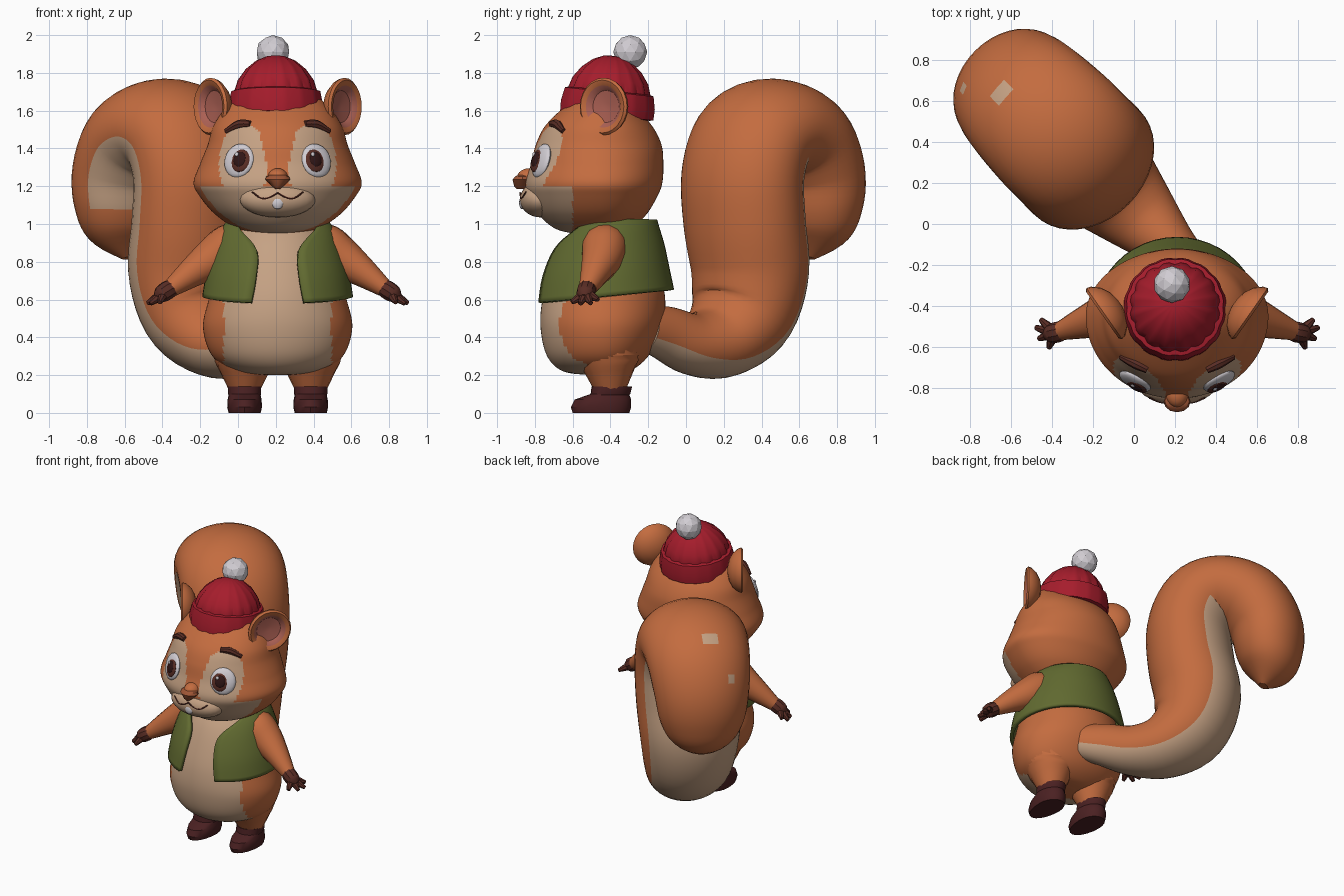
import bpy, bmesh, math
from mathutils import Vector, Matrix

if "Cube" in bpy.data.objects:
    bpy.data.objects.remove(bpy.data.objects["Cube"])

CX = 0.21  # centre line of the body
TAU = math.tau


def material(name, rgb):
    m = bpy.data.materials.new(name)
    m.use_nodes = True
    m.diffuse_color = (*rgb, 1)
    m.node_tree.nodes["Principled BSDF"].inputs["Base Color"].default_value = (*rgb, 1)
    return m


FUR = material("orange_fur", (0.55, 0.15, 0.05))
CREAM = material("cream_fur", (0.56, 0.36, 0.23))
RED = material("red_wool", (0.38, 0.012, 0.025))
OLIVE = material("olive_cloth", (0.12, 0.145, 0.03))
SHOE = material("dark_leather", (0.07, 0.015, 0.016))
BROWN = material("brown_skin", (0.10, 0.026, 0.018))
PINK = material("ear_pink", (0.42, 0.12, 0.09))
WHITE = material("soft_white", (0.64, 0.61, 0.65))
PUPIL = material("pupil_dark", (0.03, 0.008, 0.008))
NOSE = material("nose_brown", (0.34, 0.09, 0.035))


def finish(name, bm, mats):
    mesh = bpy.data.meshes.new(name)
    bm.to_mesh(mesh)
    bm.free()
    for m in mats:
        mesh.materials.append(m)
    ob = bpy.data.objects.new(name, mesh)
    bpy.context.collection.objects.link(ob)
    return ob


def loft(name, rings, mats, rule=None, closed=True):
    """Skin a stack of rings; rule(ring, segment, centre) picks the material."""
    bm = bmesh.new()
    vs = [[bm.verts.new(p) for p in ring] for ring in rings]
    n = len(rings[0])
    for i in range(len(vs) - 1):
        for j in range(n if closed else n - 1):
            k = (j + 1) % n
            f = bm.faces.new((vs[i][j], vs[i][k], vs[i + 1][k], vs[i + 1][j]))
            if rule:
                f.material_index = rule(i, j, f.calc_center_median())
    if closed:
        bm.faces.new(vs[0]).material_index = rule(0, 0, vs[0][0].co) if rule else 0
        last = len(vs) - 2
        bm.faces.new(vs[-1]).material_index = rule(last, n // 2, vs[-1][0].co) if rule else 0
    bmesh.ops.recalc_face_normals(bm, faces=bm.faces)
    return finish(name, bm, mats)


def smooth_rows(rows, k):
    """Catmull-Rom interpolation of number tuples."""
    out = []
    for i in range(len(rows) - 1):
        a, b, c, d = (rows[max(i - 1, 0)], rows[i], rows[i + 1], rows[min(i + 2, len(rows) - 1)])
        for s in range(k):
            t = s / k
            out.append(tuple(q + 0.5 * t * (r - p + t * (2*p - 5*q + 4*r - e + t * (3*(q - r) + e - p)))
                             for p, q, r, e in zip(a, b, c, d)))
    return out + [rows[-1]]


def oval(cx, yc, row, n):
    """Level ring from (z, half width, front y, back y)."""
    z, rx, yf, yb = row
    pts = []
    for j in range(n):
        a = TAU * j / n
        c = math.cos(a)
        pts.append(Vector((cx + rx * math.sin(a), yc + c * ((yf - yc) if c > 0 else (yc - yb)), z)))
    return pts


def tube(name, pts, mat, side=1, n=10, k=4):
    """Tapered tube through (offset from centre line, y, z, radius)."""
    rows = smooth_rows(pts, k)
    cs = [Vector((CX + side * r[0], r[1], r[2])) for r in rows]
    rings = []
    for i, c in enumerate(cs):
        q = (cs[min(i + 1, len(cs) - 1)] - cs[max(i - 1, 0)]).to_track_quat('Z', 'Y')
        rings.append([c + q @ Vector((math.cos(TAU*j/n), math.sin(TAU*j/n), 0)) * rows[i][3] for j in range(n)])
    return loft(name, rings, [mat])


def ellipsoid(name, loc, size, mat, rot=Matrix(), n=20):
    bm = bmesh.new()
    bmesh.ops.create_uvsphere(bm, u_segments=n, v_segments=n // 2, radius=1,
                              matrix=Matrix.Translation(loc) @ rot @ Matrix.Diagonal((*size, 1)))
    return finish(name, bm, [mat])


# Head with cream cheeks and eye patches
HEAD_Y = -0.45
head_rows = smooth_rows([
    (.94, .02, -.52, -.42), (.97, .20, -.68, -.30), (1.05, .33, -.78, -.21), (1.15, .415, -.835, -.15),
    (1.22, .445, -.85, -.125), (1.32, .41, -.82, -.12), (1.42, .37, -.795, -.13), (1.52, .34, -.745, -.18),
    (1.62, .27, -.645, -.27), (1.70, .17, -.55, -.35), (1.74, .02, -.46, -.44)], 10)


def face_rule(i, j, c):
    dx = abs(c.x - CX)
    cheek = c.z < 1.2 and c.y < -0.6
    patch = c.y < -0.55 and ((dx - .18) / .13) ** 2 + ((c.z - 1.32) / .215) ** 2 < 1
    stripe = dx < .045 + .22 * max(0, c.z - 1.25)
    return int(cheek or (patch and not stripe))


loft("head", [oval(CX, HEAD_Y, r, 144) for r in head_rows], [FUR, CREAM], face_rule)


def face_y(dx, z):
    for a, b in zip(head_rows, head_rows[1:]):
        if a[0] <= z <= b[0]:
            t = (z - a[0]) / (b[0] - a[0])
            rx, yf = (a[m] + t * (b[m] - a[m]) for m in (1, 2))
            return HEAD_Y + (yf - HEAD_Y) * math.sqrt(max(0, 1 - (dx / rx) ** 2))
    return HEAD_Y


# Muzzle, snout, nose and tooth
ellipsoid("muzzle", (CX, -.77, 1.13), (.2, .11, .095), CREAM, n=28)
ellipsoid("snout_bridge", (CX, -.83, 1.245), (.055, .065, .05), FUR)
nose_rows = ((1.185, .012, -.895, -.86), (1.2, .03, -.91, -.84), (1.235, .066, -.918, -.82),
             (1.252, .06, -.905, -.82), (1.262, .035, -.885, -.82))
loft("nose", [oval(CX, -.865, r, 12) for r in nose_rows], [NOSE])
ellipsoid("tooth", (CX, -.868, 1.112), (.032, .016, .034), WHITE, n=12)

for s in (1, -1):
    # Mouth line
    tube("mouth_line", [(0, -.878, 1.165, .005), (.05, -.873, 1.138, .005), (.09, -.866, 1.138, .005),
                        (.135, -.848, 1.17, .004)], BROWN, s, n=6)
    # Eye
    dx, z, h = .205, 1.335, .02
    slope = Vector((s * (face_y(dx + h, z) - face_y(dx - h, z)) / (2 * h), -1,
                    (face_y(dx, z + h) - face_y(dx, z - h)) / (2 * h))).normalized()
    rot = slope.to_track_quat('-Y', 'Z').to_matrix().to_4x4()
    eye = Vector((CX + s * dx, face_y(dx, z), z))

    def on_eye(name, x, depth, up, size, mat):
        ellipsoid(name, eye + rot.to_3x3() @ Vector((x, -depth, up)), size, mat, rot)

    on_eye("eye_white", 0, 0, 0, (.086, .028, .093), WHITE)
    on_eye("iris", -s * .018, .019, -.005, (.056, .013, .062), BROWN)
    on_eye("pupil", -s * .018, .026, 0, (.036, .012, .042), PUPIL)
    on_eye("eye_glint", -s * .018 - .018, .035, .026, (.011, .006, .012), WHITE)
    # Brow
    tube("brow", [(d, face_y(d, zz) - .002, zz, r) for d, zz, r in
                  ((.145, 1.53, .018), (.205, 1.527, .024), (.275, 1.49, .014))], BROWN, s, n=8)
    # Cupped ear, turned forward and outward
    turn = Matrix.Translation((CX + s * .345, -.43, 1.622)) @ Matrix.Rotation(s * math.radians(55), 4, 'Z')
    ear_profile = ((.08, .02), (.07, .07), (.045, .115), (.01, .145), (-.012, .152), (-.024, .14),
                   (-.015, .112), (.012, .085), (.022, .02))
    loft("ear", [[turn @ Vector((r * math.cos(TAU*j/24), d, r * math.sin(TAU*j/24))) for j in range(24)]
                 for d, r in ear_profile], [FUR, PINK], lambda i, j, c: int(i >= 6))
    # Arm, hand and fingers
    tube("arm", [(.18, -.42, .92, .09), (.25, -.43, .885, .12), (.34, -.445, .82, .11),
                 (.45, -.48, .745, .08), (.565, -.52, .66, .048)], FUR, s, n=14)
    tube("hand", [(.54, -.515, .675, .035), (.575, -.525, .655, .05), (.62, -.535, .625, .045),
                  (.645, -.54, .61, .02)], BROWN, s)
    for tip in ((.665, -.465, .60), (.69, -.505, .58), (.675, -.56, .578), (.625, -.605, .585)):
        tube("finger", [(.60, -.53, .635, .026), ((tip[0] + .6) / 2, (tip[1] - .53) / 2, (tip[2] + .635) / 2, .023),
                        (*tip, .012)], BROWN, s, n=8, k=3)
    # Leg and boot
    tube("leg", [(.17, -.41, .42, .19), (.175, -.41, .30, .17), (.175, -.405, .2, .122),
                 (.175, -.40, .11, .078)], FUR, s, n=16)
    boot_rows = ((0, .085, -.60, -.30), (.03, .092, -.61, -.29), (.07, .09, -.59, -.29),
                 (.095, .085, -.52, -.30), (.1, .088, -.505, -.295), (.14, .088, -.50, -.285))
    loft("boot", [oval(CX + s * .175, -.42, r, 20) for r in boot_rows], [SHOE])

# Body with cream belly
body_rows = smooth_rows([
    (.20, .05, -.50, -.40), (.22, .22, -.65, -.30), (.30, .345, -.735, -.20), (.45, .395, -.77, -.125),
    (.60, .365, -.76, -.11), (.75, .32, -.715, -.14), (.90, .255, -.645, -.18), (1.02, .18, -.55, -.26)], 8)
loft("body", [oval(CX, -.44, r, 96) for r in body_rows], [FUR, CREAM],
     lambda i, j, c: int(abs(c.x - CX) < .285 and c.y < -.52))

# Open vest, its hem rising towards the back
vest_rows = smooth_rows([
    (.58, .387, -.795, -.075, .14), (.72, .365, -.765, -.10, .115), (.86, .325, -.705, -.125, .11),
    (.96, .29, -.63, -.15, .19), (1.02, .25, -.565, -.165, .22)], 4)
rings = []
for z, rx, yf, yb, gap in vest_rows:
    a0 = math.asin(min(gap / rx, .95))
    ring = []
    for j in range(41):
        a = a0 + (TAU - 2 * a0) * j / 40
        c = math.cos(a)
        lift = .07 * (1 - c) / 2 * (1.02 - z) / .44
        ring.append(Vector((CX + rx * math.sin(a), -.44 + c * ((yf + .44) if c > 0 else (-.44 - yb)), z + lift)))
    rings.append(ring)
vest = loft("vest", rings, [OLIVE], closed=False)
shell = vest.modifiers.new("thickness", 'SOLIDIFY')
shell.thickness, shell.offset = .025, 0

# Knitted hat: ribbed dome, turned-up cuff and pompom
tilt = Matrix.Translation((.2, -.42, 1.57)) @ Matrix.Rotation(math.radians(-6), 4, 'X')


def ribbed(name, profile, groove):
    loft(name, [[tilt @ Vector((r * math.sin(TAU*j/48), r * math.cos(TAU*j/48), z)) for j in range(48)
                 for r in [r0 * (groove if j % 3 == 0 else 1)]] for z, r0 in profile], [RED])


ribbed("hat_cuff", ((0, .23), (.004, .25), (.06, .252), (.13, .238), (.138, .21)), .98)
ribbed("hat_dome", ((.06, .21), (.13, .222), (.19, .203), (.25, .16), (.295, .105), (.318, .05), (.322, .01)), .95)
bm = bmesh.new()
bmesh.ops.create_icosphere(bm, subdivisions=2, radius=.09, matrix=Matrix.Translation((.185, -.295, 1.91)))
pompom = finish("pompom", bm, [WHITE])

# Bushy tail in a diagonal upright plane: (distance out, height, thickness, breadth)
OUT, ACROSS = Vector((-.707, .707, 0)), Vector((.707, .707, 0))
tail_rows = smooth_rows([
    (-.35, .45, .12, .10), (-.2, .42, .145, .13), (0, .365, .165, .19), (.2, .385, .205, .25),
    (.37, .52, .26, .30), (.43, .75, .29, .335), (.39, 1.0, .29, .355), (.375, 1.25, .285, .362),
    (.45, 1.44, .28, .362), (.6, 1.505, .265, .36), (.78, 1.44, .262, .345), (.89, 1.27, .248, .32),
    (.91, 1.08, .225, .285), (.90, .94, .17, .21), (.87, .82, .03, .04)], 5)
SEG = 40
TUFTS = (Vector((-.63, .62)), Vector((-.865, .66)))
rings = []
for i, (d, z, rd, rp) in enumerate(tail_rows):
    a, b = tail_rows[max(i - 1, 0)], tail_rows[min(i + 1, len(tail_rows) - 1)]
    t = Vector((b[0] - a[0], b[1] - a[1])).normalized()
    normal = OUT * t.y - Vector((0, 0, t.x))
    centre = OUT * d + ACROSS * .05 + Vector((0, 0, z))
    rings.append([centre + normal * rd * math.cos(TAU*j/SEG) + ACROSS * rp * math.sin(TAU*j/SEG) for j in range(SEG)])


def tail_rule(i, j, c):
    # Cream runs under the tail, further round on one side, plus two small tufts
    a = TAU * (j + .5) / SEG
    if math.sin(a) > 0:
        stripe = math.cos(a) > .42 and i < 40
    else:
        stripe = math.cos(a) > .2 and i < 60
    tuft = c.z > 1.4 and any((c.xy - t).length < .045 for t in TUFTS)
    return int(stripe or tuft)


loft("tail", rings, [FUR, CREAM], tail_rule)

# Smooth shading with sharp edges kept; the pompom stays faceted
bpy.ops.object.select_all(action='DESELECT')
for ob in bpy.context.collection.objects:
    if ob.type == 'MESH' and ob is not pompom and ob.name != "pompom":
        ob.select_set(True)
        bpy.context.view_layer.objects.active = ob
bpy.ops.object.shade_smooth_by_angle(angle=math.radians(32))
